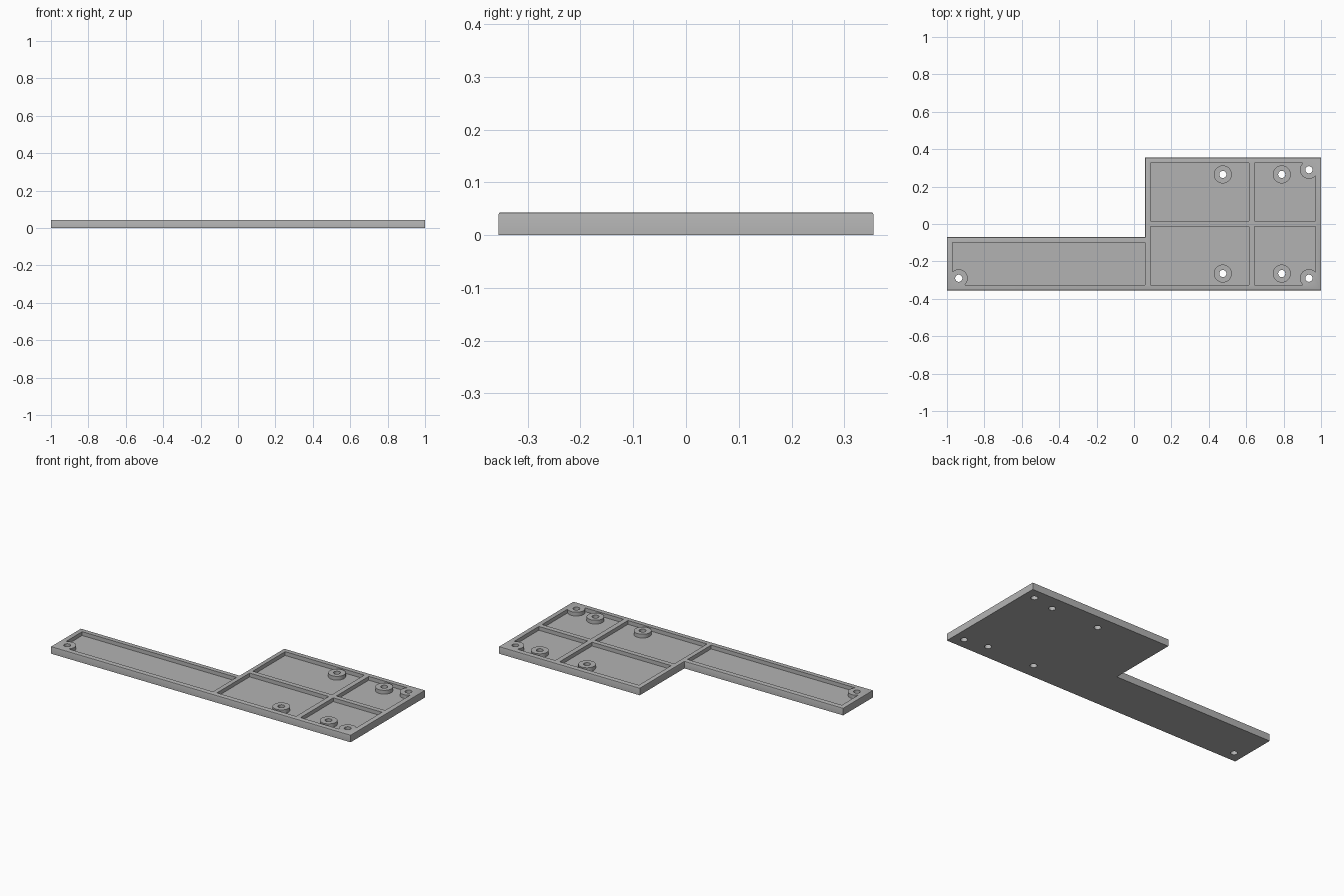
import bpy, bmesh
from mathutils import Matrix

cube = bpy.data.objects.get("Cube")
if cube:
    bpy.data.objects.remove(cube, do_unlink=True)

HEIGHT, FLOOR = 0.043, 0.02
BOSS_R, HOLE_R = 0.048, 0.019

grey = bpy.data.materials.new("plain grey")
grey.use_nodes = True
grey.diffuse_color = (0.45, 0.45, 0.45, 1)
grey.node_tree.nodes["Principled BSDF"].inputs["Base Color"].default_value = (0.45, 0.45, 0.45, 1)


def make_object(name, bm):
    bmesh.ops.recalc_face_normals(bm, faces=bm.faces)
    mesh = bpy.data.meshes.new(name)
    bm.to_mesh(mesh)
    bm.free()
    mesh.materials.append(grey)
    obj = bpy.data.objects.new(name, mesh)
    bpy.context.collection.objects.link(obj)
    return obj


def prism(bm, outline, z0, z1):
    face = bm.faces.new([bm.verts.new((x, y, z0)) for x, y in outline])
    top = bmesh.ops.extrude_face_region(bm, geom=[face])["geom"]
    verts = [v for v in top if isinstance(v, bmesh.types.BMVert)]
    bmesh.ops.translate(bm, vec=(0, 0, z1 - z0), verts=verts)


def cylinders(name, spots, radius, z0, z1):
    bm = bmesh.new()
    for x, y in spots:
        bmesh.ops.create_cone(bm, cap_ends=True, segments=40, radius1=radius, radius2=radius,
                              depth=z1 - z0, matrix=Matrix.Translation((x, y, (z0 + z1) / 2)))
    return make_object(name, bm)


def subtract(target, cutter):
    mod = target.modifiers.new("cut", "BOOLEAN")
    mod.operation, mod.solver, mod.object = "DIFFERENCE", "EXACT", cutter
    bpy.context.view_layer.objects.active = target
    bpy.ops.object.modifier_apply(modifier=mod.name)
    bpy.data.objects.remove(cutter, do_unlink=True)


# L-shaped plate with a softened top edge
bm = bmesh.new()
prism(bm, [(-1, -0.355), (1, -0.355), (1, 0.355), (0.06, 0.355), (0.06, -0.07), (-1, -0.07)], 0, HEIGHT)
top_edges = [e for e in bm.edges if all(v.co.z > HEIGHT / 2 for v in e.verts)]
bmesh.ops.bevel(bm, geom=top_edges, offset=0.003, segments=2, profile=0.5, affect="EDGES")
plate = make_object("base_plate", bm)

# Recessed pockets that leave the rim and ribs standing
bm = bmesh.new()
rects = [(-0.97, 0.06, -0.325, -0.1)]
for x0, x1 in ((0.087, 0.615), (0.645, 0.97)):
    for y0, y1 in ((-0.325, -0.013), (0.017, 0.325)):
        rects.append((x0, x1, y0, y1))
for x0, x1, y0, y1 in rects:
    prism(bm, [(x0, y0), (x1, y0), (x1, y1), (x0, y1)], FLOOR, HEIGHT + 0.02)
pockets = make_object("pocket_cutter", bm)

# Screw bosses on the floor and pads filling three corners
bosses = [(x, y) for x in (0.475, 0.79) for y in (-0.265, 0.265)]
pads = [(0.935, 0.29), (0.935, -0.29), (-0.937, -0.29)]
subtract(pockets, cylinders("boss_cutter", bosses + pads, BOSS_R, 0, 0.1))
bm = bmesh.new()
for x, y in pads:
    sx, sy = (1 if x > 0 else -1), (1 if y > 0 else -1)
    prism(bm, [(x, y), (x + sx * 0.05, y), (x + sx * 0.05, y + sy * 0.05), (x, y + sy * 0.05)], 0, 0.1)
subtract(pockets, make_object("corner_cutter", bm))
subtract(plate, pockets)

# Through holes in every boss and pad
subtract(plate, cylinders("hole_cutter", bosses + pads, HOLE_R, -0.05, 0.1))

# Smooth round walls, crisp edges
bpy.ops.object.select_all(action="DESELECT")
plate.select_set(True)
bpy.context.view_layer.objects.active = plate
bpy.ops.object.shade_smooth_by_angle(angle=0.5)
